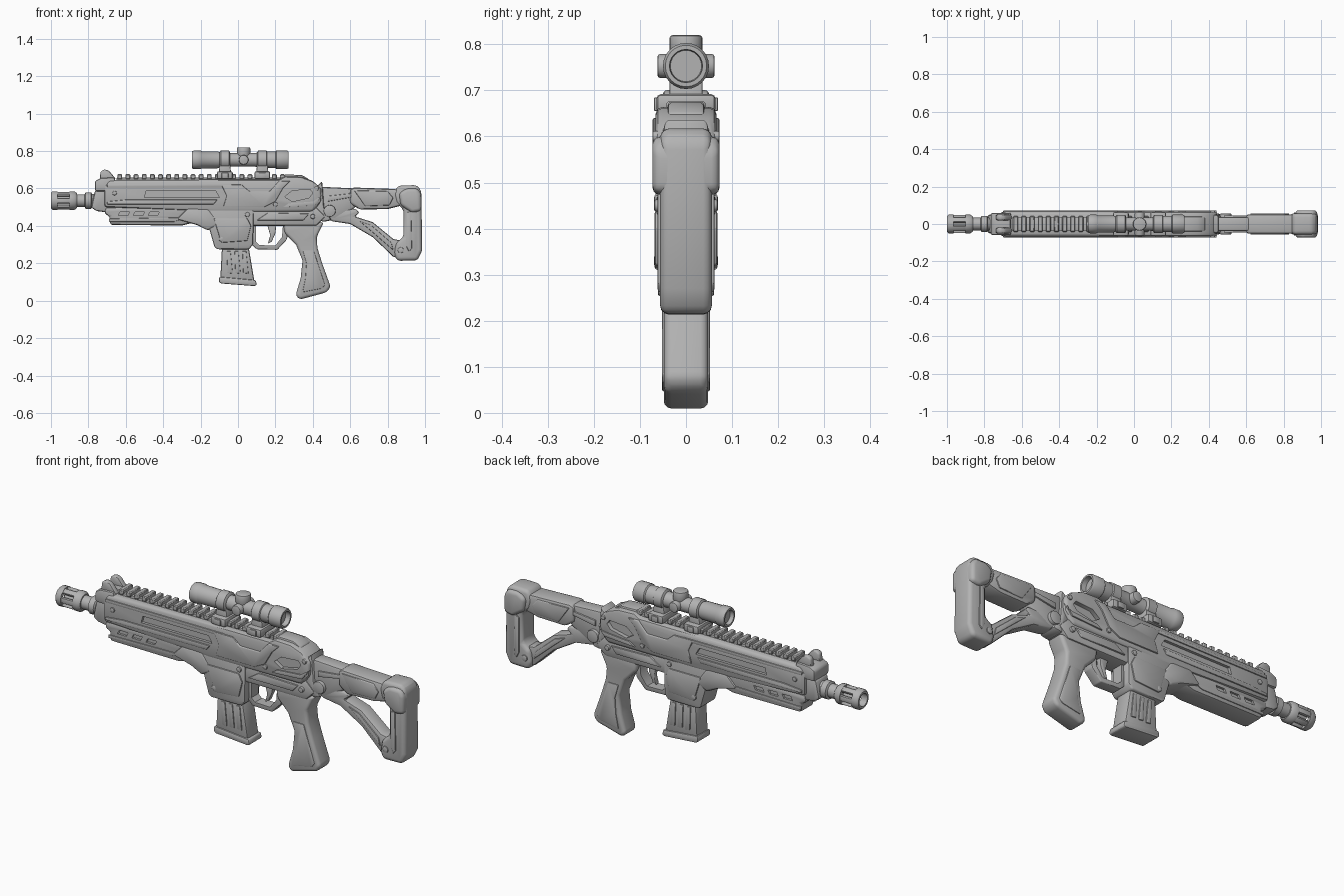
import bpy, bmesh, math
from mathutils import Matrix, Vector

cube = bpy.data.objects.get("Cube")
if cube:
    bpy.data.objects.remove(cube)

grey = bpy.data.materials.new("gunmetal grey")
grey.use_nodes = True
grey.diffuse_color = (0.45, 0.45, 0.45, 1)
grey.node_tree.nodes["Principled BSDF"].inputs["Base Color"].default_value = (0.45, 0.45, 0.45, 1)


def finish(name, bm, bevel=0.0, cuts=(), angle=40, segments=2):
    """Turn a bmesh into a cut, bevelled, shaded object."""
    bmesh.ops.recalc_face_normals(bm, faces=bm.faces[:])
    mesh = bpy.data.meshes.new(name)
    bm.to_mesh(mesh)
    bm.free()
    mesh.materials.append(grey)
    obj = bpy.data.objects.new(name, mesh)
    bpy.context.scene.collection.objects.link(obj)
    bpy.ops.object.select_all(action='DESELECT')
    bpy.context.view_layer.objects.active = obj
    obj.select_set(True)
    if bevel:
        mod = obj.modifiers.new("edge", 'BEVEL')
        mod.width, mod.segments, mod.limit_method = bevel, segments, 'ANGLE'
        bpy.ops.object.modifier_apply(modifier=mod.name)
    for cutter in cuts:
        mod = obj.modifiers.new("cut", 'BOOLEAN')
        mod.object, mod.operation, mod.solver = cutter, 'DIFFERENCE', 'EXACT'
        bpy.ops.object.modifier_apply(modifier=mod.name)
        bpy.data.objects.remove(cutter)
    bpy.ops.object.shade_smooth_by_angle(angle=math.radians(angle))
    return obj


def prism(name, pts, y0, y1, bevel=0.0, cuts=(), segments=2):
    """Side profile in x and z, extruded from y0 to y1."""
    bm = bmesh.new()
    face = bm.faces.new([bm.verts.new((x, y0, z)) for x, z in pts])
    new = bmesh.ops.extrude_face_region(bm, geom=[face])["geom"]
    bmesh.ops.translate(bm, vec=(0, y1 - y0, 0), verts=[v for v in new if isinstance(v, bmesh.types.BMVert)])
    return finish(name, bm, bevel, cuts, segments=segments)


def slab(name, pts, half, bevel=0.01, cuts=(), segments=2):
    return prism(name, pts, -half, half, bevel, cuts, segments)


def both_sides(name, pts, inner, outer, bevel=0.004):
    """The same relief piece on the right (-y) and left (+y) sides."""
    prism("right_" + name, pts, -outer, -inner, bevel)
    prism("left_" + name, pts, inner, outer, bevel)


def grooves(pts, depth_from):
    """Cutters for a recess on both sides."""
    out = [prism("groove_cutter", pts, s * depth_from, s * 0.2) for s in (-1, 1)]
    for cutter in out:
        cutter.hide_render = True
    return out


def box(x0, x1, z0, z1):
    return [(x0, z0), (x1, z0), (x1, z1), (x0, z1)]


def lathe(name, profile, z, sides=24, closed=False):
    """Profile of (x, radius) spun round a lengthwise axis."""
    bm = bmesh.new()
    rows = [[bm.verts.new((x, r * math.cos(a), z + r * math.sin(a)))
             for a in (math.tau * i / sides for i in range(sides))] for x, r in profile]
    pairs = list(zip(rows, rows[1:])) + ([(rows[-1], rows[0])] if closed else [])
    for a, b in pairs:
        for i in range(sides):
            j = (i + 1) % sides
            bm.faces.new((a[i], a[j], b[j], b[i]))
    if not closed:
        bm.faces.new(rows[0])
        bm.faces.new(rows[-1])
    return finish(name, bm)


def knob(name, centre, radius, depth, axis='Y', sides=16, bevel=0.004):
    bm = bmesh.new()
    turn = Matrix.Rotation(math.pi / 2, 4, 'X') if axis == 'Y' else Matrix()
    bmesh.ops.create_cone(bm, cap_ends=True, segments=sides, radius1=radius, radius2=radius,
                          depth=depth, matrix=Matrix.Translation(centre) @ turn)
    return finish(name, bm, bevel)


# Muzzle brake: two rings, bars between them, and the barrel behind
AXIS = 0.535
lathe("muzzle_front_ring", [(-1, .042), (-.99, .05), (-.965, .05), (-.965, .032), (-1, .032)], AXIS, closed=True)
lathe("muzzle_rear_ring", [(-.9, .05), (-.875, .05), (-.862, .04), (-.862, .02), (-.9, .02)], AXIS, closed=True)
for i in range(6):
    bm = bmesh.new()
    spin = Matrix.Translation((-.932, 0, AXIS)) @ Matrix.Rotation(math.tau * (i + .5) / 6, 4, 'X')
    bmesh.ops.create_cube(bm, size=1, matrix=spin @ Matrix.Translation((0, 0, .04)) @ Matrix.Diagonal((.07, .026, .016, 1)))
    finish("muzzle_bar", bm, .003)
lathe("barrel", [(-.965, .022), (-.865, .022), (-.865, .034), (-.82, .034), (-.815, .044), (-.785, .044),
                 (-.78, .036), (-.7, .036)], AXIS)
slab("gas_block", [(-.785, .5), (-.765, .59), (-.69, .6), (-.69, .47), (-.76, .48)], .05, .012)

# Front sight: centre block with two raised ears
slab("front_sight_base", [(-.765, .585), (-.765, .64), (-.735, .655), (-.66, .66), (-.65, .585)], .06, .01)
both_sides("front_sight_ear", [(-.74, .64), (-.735, .69), (-.715, .702), (-.69, .695), (-.652, .65)], .02, .05, .008)

# Upper receiver and handguard, with recessed side slots
upper_cuts = grooves([(-.5, .553), (-.1, .553), (-.12, .588), (-.49, .588)], .052)
upper_cuts += grooves([(.25, .555), (.29, .53), (.38, .55), (.4, .575), (.385, .595), (.29, .588)], .045)
slab("upper_receiver", [(-.715, .5), (-.715, .61), (-.69, .645), (.22, .648), (.25, .665), (.34, .662), (.4, .64),
                        (.445, .6), (.445, .53), (.4, .475), (-.12, .475)], .066, .016, upper_cuts)
both_sides("handguard_upper_rib", [(-.7, .605), (-.05, .605), (-.03, .622), (-.7, .622)], .06, .071)
both_sides("handguard_lower_rib", [(-.7, .515), (-.13, .515), (-.11, .54), (-.6, .54), (-.7, .53)], .06, .072)
both_sides("receiver_panel", [(-.09, .62), (.02, .62), (.06, .585), (.17, .585), (.22, .64), (.28, .64), (.24, .6),
                              (.2, .53), (.14, .5), (-.08, .5), (-.06, .56)], .06, .073, .005)
both_sides("receiver_rear_frame", [(.24, .5), (.41, .51), (.44, .55), (.43, .535), (.4, .53), (.27, .52)], .06, .073, .002)
slab("rear_deck", [(.24, .655), (.25, .675), (.34, .672), (.38, .65), (.38, .63), (.24, .63)], .04, .008)
for x, z in ((-.66, .575), (.2, .515), (.42, .6)):
    knob("receiver_pin", (x, 0, z), .012, .146)

# Top rail
slab("rail_base", box(-.65, .24, .63, .658), .035, .004)
for i in range(21):
    x = -.645 + i * .0435
    slab("rail_tooth", box(x, x + .026, .65, .676), .042, .004, segments=1)

# Lower handguard with side vents
vents = []
for x in (-.64, -.56, -.48):
    vents += grooves([(x, .455), (x + .05, .455), (x + .06, .475), (x + .01, .475)], .045)
slab("lower_handguard", [(-.71, .5), (-.715, .465), (-.685, .45), (-.685, .405), (-.3, .402), (-.17, .435),
                         (-.14, .51)], .056, .014, vents)
both_sides("handguard_strip", [(-.69, .422), (-.34, .422), (-.28, .445), (-.69, .438)], .05, .06, .003)
slab("handguard_brace", [(-.33, .435), (-.27, .495), (-.16, .495), (-.1, .41), (-.16, .375), (-.22, .405)], .066, .012)

# Lower receiver and magazine well
slab("lower_receiver", [(-.1, .5), (.42, .5), (.47, .45), (.42, .4), (.06, .4), (-.1, .4)], .056, .012)
slab("magazine_well", [(-.19, .5), (-.155, .39), (-.125, .285), (-.11, .275), (.06, .275), (.08, .3), (.085, .5)], .062, .012)
both_sides("well_plate", [(-.13, .44), (.05, .44), (.07, .4), (.05, .32), (-.09, .31)], .055, .068, .006)
both_sides("receiver_strip", [(.1, .43), (.35, .43), (.38, .465), (.16, .47), (.13, .45)], .05, .064)
for x, z in ((-.09, .33), (.05, .46), (.4, .45)):
    knob("lower_pin", (x, 0, z), .013, .138)

# Magazine
slab("magazine", [(-.085, .3), (.055, .3), (.088, .1), (-.095, .11)], .046, .01)
slab("magazine_base", [(-.1, .128), (.095, .11), (.1, .085), (.09, .078), (-.09, .092), (-.102, .1)], .052, .008)
for i in range(3):
    x = -.06 + i * .042
    both_sides("magazine_rib", [(x, .265), (x + .02, .265), (x + .032, .145), (x + .004, .148)], .04, .051, .003)

# Trigger guard and trigger
guard_hole = slab("guard_cutter", [(.095, .4), (.095, .315), (.115, .297), (.2, .295), (.235, .34), (.24, .4)], .1, 0)
guard_hole.hide_render = True
slab("trigger_guard", [(.06, .41), (.065, .31), (.1, .275), (.21, .272), (.26, .325), (.28, .41)], .028, .005, [guard_hole])
slab("trigger", [(.155, .41), (.205, .41), (.2, .36), (.18, .315), (.16, .305), (.172, .35)], .013, .004)

# Pistol grip
slab("pistol_grip", [(.24, .42), (.25, .36), (.31, .3), (.345, .215), (.335, .12), (.308, .03), (.33, .006), (.475, .045),
                     (.495, .075), (.45, .2), (.425, .28), (.42, .34), (.46, .42)], .048, .02, segments=3)
both_sides("grip_panel", [(.345, .27), (.405, .27), (.465, .085), (.45, .065), (.345, .045), (.36, .12), (.365, .2)], .04, .052, .005)

# Stock: neck, cheek block, lower strut and butt
slab("stock_hinge", [(.43, .62), (.45, .64), (.46, .5), (.5, .43), (.45, .42), (.4, .48), (.4, .6)], .05, .012)
slab("stock_neck", [(.42, .61), (.63, .6), (.63, .5), (.52, .43), (.45, .43), (.42, .5)], .038, .012)
both_sides("neck_strip", [(.48, .53), (.62, .555), (.62, .575), (.48, .56)], .03, .046, .004)
knob("hinge_barrel", (.49, 0, .48), .032, .11)
slab("cheek_block", [(.6, .595), (.62, .605), (.85, .597), (.88, .57), (.88, .51), (.8, .49), (.65, .487), (.6, .52)], .052, .014)
both_sides("cheek_plate", [(.62, .59), (.8, .585), (.83, .55), (.81, .51), (.68, .505)], .045, .057, .005)
slab("stock_strut", [(.46, .49), (.63, .49), (.65, .47), (.625, .45), (.72, .42), (.83, .33), (.88, .32), (.88, .22),
                     (.83, .235), (.72, .34), (.6, .41), (.5, .425)], .038, .01)
both_sides("strut_plate", [(.65, .425), (.71, .405), (.82, .31), (.83, .27), (.72, .365)], .03, .044, .004)
slab("butt", [(.83, .57), (.855, .615), (.955, .618), (.98, .59), (.985, .27), (.96, .215), (.85, .213), (.835, .25), (.845, .31),
              (.885, .34), (.885, .49), (.845, .52)], .056, .022, segments=3)
slab("butt_shoulder", [(.86, .575), (.9, .6), (.96, .6), (.98, .57), (.98, .48), (.93, .47), (.87, .51)], .073, .025, segments=3)
both_sides("butt_plate", [(.9, .47), (.925, .48), (.93, .28), (.915, .26), (.9, .29)], .045, .062, .005)
knob("butt_pin", (.87, 0, .27), .016, .122)

# Scope with hollow ends, turrets and mounts
SCOPE = .753
lathe("scope_tube", [(-.225, .034), (-.245, .036), (-.245, .046), (-.235, .05), (-.2, .05), (-.195, .046), (-.11, .045),
                     (-.085, .036), (.09, .036), (.125, .044), (.2, .044), (.205, .05), (.262, .05), (.27, .045),
                     (.27, .036), (.245, .034)], SCOPE)
knob("top_turret", (.03, 0, .795), .036, .05, 'Z', 16, .007)
knob("top_turret_cap", (.03, 0, .795), .026, .05, 'Z', 16, .004)
knob("side_turret", (.03, 0, SCOPE), .026, .124, 'Y', 16, .006)
for x in (-.07, .13):
    lathe("scope_ring", [(x - .028, .04), (x - .022, .049), (x + .022, .049), (x + .028, .04)], SCOPE)
    slab("mount_post", [(x - .035, .66), (x + .035, .66), (x + .028, .73), (x - .028, .73)], .036, .006)
    slab("mount_clamp", box(x - .042, x + .042, .65, .692), .064, .01)
    both_sides("clamp_bolt", box(x - .018, x + .018, .655, .685), .06, .07)
